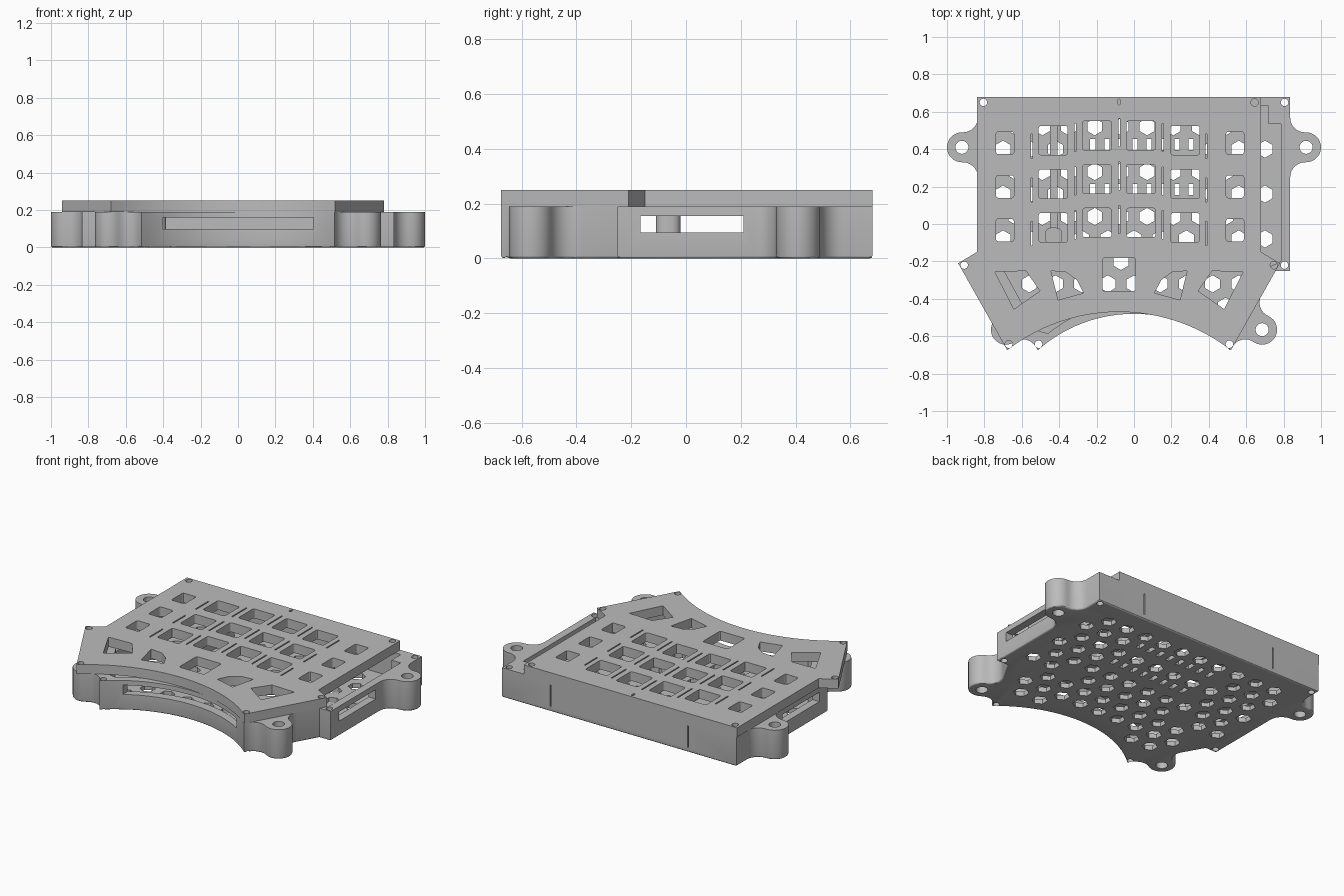
import bpy, bmesh, math
from math import sin, cos, pi, atan2, sqrt, hypot

if "Cube" in bpy.data.objects:
    bpy.data.objects.remove(bpy.data.objects["Cube"])

grey = bpy.data.materials.new("light_grey")
grey.diffuse_color = (0.5, 0.5, 0.5, 1)
grey.use_nodes = True
grey.node_tree.nodes["Principled BSDF"].inputs["Base Color"].default_value = grey.diffuse_color


def add_prism(bm, pts, z0, z1, bottom_bevel=0):
    """Extrude a closed outline between two heights."""
    base = bm.faces.new([bm.verts.new((x, y, z0)) for x, y in pts])
    edges = list(base.edges)
    ext = bmesh.ops.extrude_face_region(bm, geom=[base], use_keep_orig=True)
    for v in ext["geom"]:
        if isinstance(v, bmesh.types.BMVert):
            v.co.z = z1
    bmesh.ops.recalc_face_normals(bm, faces=bm.faces[:])
    if bottom_bevel:
        bmesh.ops.bevel(bm, geom=edges, offset=bottom_bevel, segments=3,
                        profile=0.5, affect='EDGES')


def make(name, prisms, bevel=0):
    bm = bmesh.new()
    for pts, z0, z1 in prisms:
        add_prism(bm, pts, z0, z1, bevel)
    me = bpy.data.meshes.new(name)
    bm.to_mesh(me)
    bm.free()
    ob = bpy.data.objects.new(name, me)
    bpy.context.collection.objects.link(ob)
    me.materials.append(grey)
    return ob


def cut(ob, prisms):
    """Subtract prisms that do not overlap each other, then bake the result."""
    cutter = make("cutter", prisms)
    cutter.hide_render = True
    mod = ob.modifiers.new("cut", 'BOOLEAN')
    mod.operation, mod.solver, mod.object = 'DIFFERENCE', 'EXACT', cutter
    dg = bpy.context.evaluated_depsgraph_get()
    dg.update()
    me = bpy.data.meshes.new_from_object(ob.evaluated_get(dg))
    ob.modifiers.clear()
    ob.data = me
    bpy.data.objects.remove(cutter)


def smooth(ob):
    ob.data.polygons.foreach_set("use_smooth", [True] * len(ob.data.polygons))
    ob.data.set_sharp_from_angle(angle=math.radians(30))


def arc(cx, cy, r, a0, a1, n):
    return [(cx + r * cos(a0 + (a1 - a0) * i / n), cy + r * sin(a0 + (a1 - a0) * i / n))
            for i in range(n + 1)]


def circle(x, y, r, n=20, turn=0):
    return arc(x, y, r, turn, turn + 2 * pi, n)[:-1]


def rect(x, y, w, h, r=0):
    if not r:
        return [(x - w/2, y - h/2), (x + w/2, y - h/2), (x + w/2, y + h/2), (x - w/2, y + h/2)]
    out = []
    for k, (sx, sy) in enumerate([(1, 1), (-1, 1), (-1, -1), (1, -1)]):
        out += arc(x + sx * (w/2 - r), y + sy * (h/2 - r), r, k * pi/2, (k + 1) * pi/2, 3)
    return out


def mirror(pts, axis=0):
    return [(2 * axis - x, y) for x, y in reversed(pts)]


def sag_arc(cx, half, y_end, y_top, n=24):
    """Shallow arch from left to right."""
    s = y_top - y_end
    r = (half * half + s * s) / (2 * s)
    a = math.asin(half / r)
    return arc(cx, y_top - r, r, pi/2 + a, pi/2 - a, n)


def ear(cx, cy, d, ang, r=0.08, f=0.08):
    """Screw lug outline with concave fillets, on a wall facing angle ang."""
    w = sqrt((r + f) ** 2 - (d - f) ** 2)
    low = arc(f, -w, f, pi, atan2(w, d - f), 8)
    a = atan2(w, f - d)
    loc = low + arc(d, 0, r, -a, a, 16)[1:-1] + [(u, -v) for u, v in reversed(low)]
    return [(cx + (u - d) * cos(ang) - v * sin(ang), cy + (u - d) * sin(ang) + v * cos(ang))
            for u, v in loc]


# Case: outline with four screw lugs
CASE_H, TOP = 0.19, 0.25
right = (ear(0.685, -0.565, 0.094, atan2(-0.24, 0.425))
         + [(0.755, -0.25), (0.835, -0.25)]
         + ear(0.92, 0.41, 0.085, 0) + [(0.835, 0.68)])
case = make("case", [(sag_arc(0, 0.515, -0.675, -0.48) + right + mirror(right), 0, CASE_H)], 0.01)

# Case cavity
inner = [(0.52, -0.57), (0.70, -0.24), (0.785, -0.20), (0.785, 0.535), (0.72, 0.535), (0.72, 0.63)]
cut(case, [(sag_arc(0, 0.46, -0.585, -0.42) + inner + mirror(inner), 0.03, 0.3)])

# Honeycomb vents, small slots and screw holes in the floor
holes = []
for k in range(-3, 7):
    y = -0.2 + 0.12 * k
    if k in (3, 5):
        holes += [rect(-0.22 + 0.075 * j, y + 0.025, 0.028, 0.06) for j in range(8)]
    for j in range(-6, 7):
        x = 0.14 * j + (0 if k % 2 else 0.07)
        limit = 0.73 if y > -0.15 else 0.60 + 0.56 * (y + 0.25)
        if abs(x) > limit or hypot(x, y + 1.257) < 0.885:
            continue
        if (k in (3, 5) and abs(x) < 0.36) or (0.36 < abs(x) < 0.5 and -0.15 < y < 0):
            continue
        holes.append(circle(x, y, 0.046, 6, pi/6))
for s in (-1, 1):
    holes += [circle(s * x, y, 0.02) for x, y in [(0.805, 0.65), (0.805, -0.22), (0.51, -0.643)]]
    holes += [circle(s * x, y, 0.035) for x, y in [(0.92, 0.41), (0.685, -0.565)]]
cut(case, [(h, -0.1, 0.3) for h in holes])

# Wall openings: long front slot, side slots, thin grooves at the back
slots = [(rect(0, -0.55, 0.81, 0.4), 0.10, 0.16)]
for s in (-1, 1):
    slots += [(rect(s * 0.82, 0.022, 0.16, 0.375), 0.095, 0.155),
              (rect(s * 0.49, 0.685, 0.008, 0.03), 0.03, 0.17)]
cut(case, slots)
smooth(case)

# Support rib and post inside the case
smooth(make("support_rib", [(rect(-0.43, 0.25, 0.04, 0.6), 0.025, 0.09)]))
smooth(make("support_post", [(rect(-0.43, -0.065, 0.09, 0.09, 0.03), 0.025, CASE_H)]))

# Key plate, symmetric about its own axis
AX = -0.08
edge = [(0.78, -0.21), (0.68, -0.15), (0.68, 0.68)]
plate = make("key_plate", [(sag_arc(AX, 0.598, -0.675, -0.47) + edge + mirror(edge, AX), CASE_H, TOP)])

cuts = []
for x, y, w, h in [(-0.69, 0.433, 0.095, 0.12), (-0.432, 0.447, 0.155, 0.155),
                   (-0.198, 0.473, 0.155, 0.155), (0.037, 0.473, 0.155, 0.155),
                   (0.273, 0.447, 0.155, 0.155), (0.54, 0.433, 0.095, 0.12)]:
    cuts += [rect(x, y - 0.233 * r, w, h, 0.012) for r in range(3)]
# Thin slots between the key columns
for x, y in [(-0.547, 0.415), (-0.314, 0.462), (-0.08, 0.49), (0.155, 0.462), (0.386, 0.415)]:
    cuts += [rect(x, y - 0.233 * r, 0.008, 0.15 if abs(x - AX) < 0.4 else 0.13) for r in range(3)]
# Thumb keys
cuts.append(rect(AX, -0.27, 0.178, 0.178, 0.012))
fan = [(-0.444, -0.251), (-0.364, -0.257), (-0.305, -0.30), (-0.27, -0.369), (-0.406, -0.406)]
quad = [(-0.743, -0.257), (-0.578, -0.251), (-0.503, -0.358), (-0.642, -0.455)]
for shape in (fan, quad):
    cuts += [shape, mirror(shape, AX)]
# Plate screw holes and centre mark
for x, y in [(0.645, 0.65), (0.748, -0.22), (0.51, -0.643)]:
    cuts += [circle(x, y, 0.02), circle(2 * AX - x, y, 0.02)]
cuts.append([(AX + 0.008 * cos(a * pi/6), 0.652 + 0.016 * sin(a * pi/6)) for a in range(12)])
cut(plate, [(c, 0.1, 0.4) for c in cuts])
smooth(plate)
